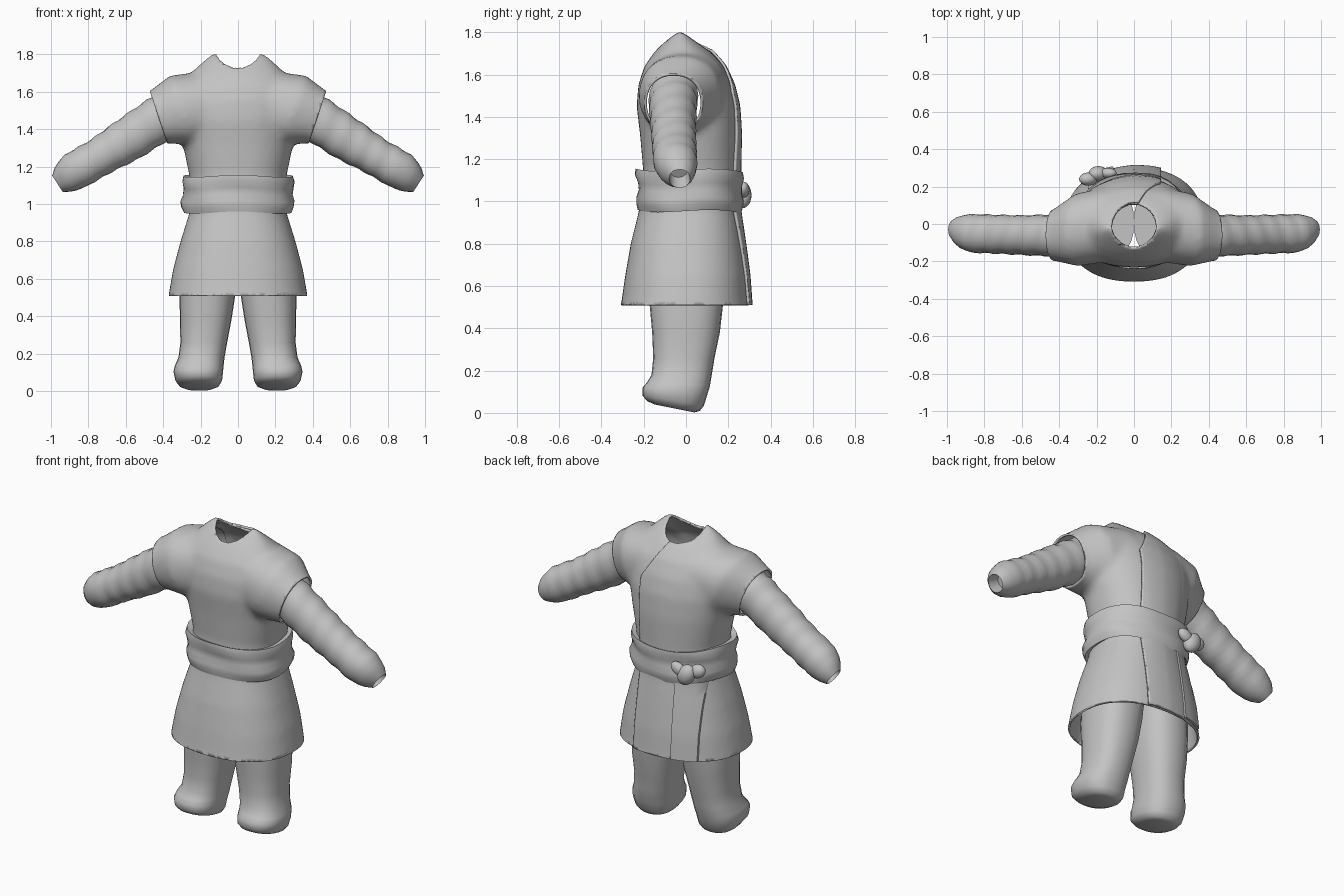
import bpy, bmesh, math
from mathutils import Vector

if "Cube" in bpy.data.objects:
    bpy.data.objects.remove(bpy.data.objects["Cube"])

cloth = bpy.data.materials.new("grey_cloth")
cloth.diffuse_color = (0.55, 0.55, 0.55, 1)
cloth.use_nodes = True
cloth.node_tree.nodes["Principled BSDF"].inputs["Base Color"].default_value = cloth.diffuse_color


def sample(table, t):
    """Linear lookup in rows of (key, values...)."""
    for a, b in zip(table, table[1:]):
        if t <= b[0]:
            f = max(0, (t - a[0]) / (b[0] - a[0]))
            return [p + (q - p) * f for p, q in zip(a[1:], b[1:])]
    return list(table[-1][1:])


def oval(center, u, v, n=24, power=2.0, wave=lambda a: 1.0):
    """Superellipse ring spanned by the half-axis vectors u and v."""
    ring = []
    for i in range(n):
        a = 2 * math.pi * i / n
        c, s = math.cos(a), math.sin(a)
        e = 2 / power
        ring.append(Vector(center) + wave(a) * (Vector(u) * math.copysign(abs(c) ** e, c)
                                                + Vector(v) * math.copysign(abs(s) ** e, s)))
    return ring


def loft(bm, rings, caps=(True, True)):
    rows = [[bm.verts.new(p) for p in r] for r in rings]
    n = len(rows[0])
    for a, b in zip(rows, rows[1:]):
        for i in range(n):
            bm.faces.new((a[i], a[(i + 1) % n], b[(i + 1) % n], b[i]))
    if caps[0]:
        bm.faces.new(rows[0][::-1])
    if caps[1]:
        bm.faces.new(rows[-1])


def finish(name, bm, angle=40, recalc=True):
    if recalc:
        bmesh.ops.recalc_face_normals(bm, faces=bm.faces)
    me = bpy.data.meshes.new(name)
    bm.to_mesh(me)
    bm.free()
    me.materials.clear()
    me.materials.append(cloth)
    ob = bpy.data.objects.new(name, me)
    bpy.context.collection.objects.link(ob)
    bpy.ops.object.select_all(action='DESELECT')
    ob.select_set(True)
    bpy.context.view_layer.objects.active = ob
    bpy.ops.object.shade_smooth_by_angle(angle=math.radians(angle))
    return ob


def cut(bm, co, no, keep):
    """Remove what lies beyond a plane, among faces chosen by keep(center)."""
    faces = [f for f in bm.faces if keep(f.calc_center_median())]
    geom = set(faces)
    for f in faces:
        geom.update(f.verts)
        geom.update(f.edges)
    bmesh.ops.bisect_plane(bm, geom=list(geom), plane_co=co, plane_no=no, clear_outer=True)


# Tunic body: height, half width, front y, back y
BODY = [(.46, .38, -.322, .312), (.51, .372, -.308, .302), (.65, .348, -.288, .292),
        (.8, .308, -.262, .272), (.96, .258, -.222, .248), (1.15, .26, -.203, .248),
        (1.32, .295, -.218, .252), (1.45, .32, -.234, .244), (1.55, .33, -.226, .22),
        (1.64, .30, -.197, .178), (1.70, .25, -.155, .125), (1.75, .20, -.11, .065),
        (1.80, .145, -.055, .0)]


def body_ring(z, grow=0.0):
    hx, yf, yb = sample(BODY, z)
    return oval((0, (yf + yb) / 2, z), (hx + grow, 0, 0), (0, (yb - yf) / 2 + grow, 0), 40, 2.3)


def back_y(x, z):
    hx, yf, yb = sample(BODY, z)
    return (yf + yb) / 2 + (yb - yf) / 2 * (1 - abs(x / hx) ** 2.3) ** (1 / 2.3)


# Body and short sleeves fused into one cloth volume
bm = bmesh.new()
loft(bm, [body_ring(r[0]) for r in BODY])
for s in (1, -1):
    sleeve = [(.12, .0, 1.53, .19, .20), (.30, -.03, 1.50, .197, .195),
              (.425, -.06, 1.465, .147, .137), (.52, -.065, 1.435, .14, .13)]
    loft(bm, [oval((s * x, y, z), (0, d, 0), (s * .32 * h, 0, .95 * h), 28, 2.2)
              for x, y, z, h, d in sleeve])
rough = finish("tunic_volume", bm)
rm = rough.modifiers.new("Fuse", 'REMESH')
rm.mode = 'VOXEL'
rm.voxel_size = 0.02
sm = rough.modifiers.new("Soften", 'SMOOTH')
sm.factor = 0.5
sm.iterations = 5

# Neck cutter
bm = bmesh.new()
loft(bm, [oval((0, -.01, z), (.12, 0, 0), (0, .12, 0), 20) for z in (1.6, 2.0)])
cutter = finish("neck_cutter", bm)
cutter.hide_render = True
bo = rough.modifiers.new("Neck", 'BOOLEAN')
bo.operation = 'DIFFERENCE'
bo.solver = 'EXACT'
bo.object = cutter
bpy.context.view_layer.update()
deps = bpy.context.evaluated_depsgraph_get()
shell = bpy.data.meshes.new_from_object(rough.evaluated_get(deps))
bpy.data.objects.remove(rough)
bpy.data.objects.remove(cutter)

# Open the neck, hem and sleeves
bm = bmesh.new()
bm.from_mesh(shell)
inside = [f for f in bm.faces if f.calc_center_median().z > 1.55
          and math.hypot(f.calc_center_median().x, f.calc_center_median().y + .01) < .1205]
bmesh.ops.delete(bm, geom=inside, context='FACES')
cut(bm, (0, 0, .51), (0, 0, -1), lambda c: c.z < .7)
for s in (1, -1):
    cut(bm, (s * .425, 0, 1.465), (s * .95, 0, -.32), lambda c: c.z > 1.25 and s * c.x > .2)
flap = bm.copy()
tunic = finish("tunic", bm, 50, recalc=False)
so = tunic.modifiers.new("Thickness", 'SOLIDIFY')
so.thickness = 0.012
so.offset = -1

# Overlapping back flap, raised at its seam and fading into the tunic
cut(flap, (0, .03, 0), (0, -1, 0), lambda c: True)
cut(flap, (.14, 0, 0), (1, 0, 0), lambda c: True)
cut(flap, (.14, 0, 1.52), (.22, 0, .13), lambda c: c.z > 1.45)
cut(flap, (-.2, 0, 0), (-1, 0, 0), lambda c: True)
flap.normal_update()
for v in flap.verts:
    fade = min(1, max(0, (v.co.x + .2) / .2)) * min(1, max(0, (v.co.y - .03) / .06))
    v.co += v.normal * (.018 * fade - .004)
flap_ob = finish("back_flap", flap, 50, recalc=False)
so = flap_ob.modifiers.new("Thickness", 'SOLIDIFY')
so.thickness = 0.012
so.offset = -1

# Sash: a creased band around the waist
bm = bmesh.new()
band = [(.975, .0, .0), (.955, .03, .012), (.985, .043, .02), (1.015, .047, .022),
        (1.05, .034, .012), (1.085, .036, .014), (1.12, .042, .026), (1.15, .034, .022),
        (1.14, .0, .0)]
rings = []
for z, gx, gy in band:
    ring = oval((0, .018, z), (.258 + gx, 0, 0), (0, .232 + gy, 0), 40, 2.2,
                lambda a: 1 + .012 * math.sin(5 * a + 30 * z))
    for p in ring:
        p.z += -.04 * max(0, p.y - .1) + .006 * math.sin(3 * math.atan2(p.y, p.x))
    rings.append(ring)
loft(bm, rings, (False, False))
finish("sash", bm, 50)

# Knot: folded lumps
bm = bmesh.new()
for x, y, z, sx, sy, sz, tilt in ((-.19, .268, 1.03, .05, .042, .065, .5),
                                  (-.245, .24, 1.055, .05, .035, .04, -.4),
                                  (-.14, .272, 1.055, .05, .028, .035, .5)):
    made = bmesh.ops.create_icosphere(bm, subdivisions=3, radius=1)
    for v in made["verts"]:
        px, pz = v.co.x * sx, v.co.z * sz
        v.co = Vector((x + px * math.cos(tilt) - pz * math.sin(tilt), y + v.co.y * sy,
                       z + px * math.sin(tilt) + pz * math.cos(tilt)))
finish("sash_knot", bm, 60)

# Hanging end of the sash
bm = bmesh.new()
rings = []
for i in range(12):
    z = 1.02 - i * .505 / 11
    xs = [-.24 + .14 * k / 4 - .012 * i / 11 for k in range(5)]
    out = [Vector((x, back_y(x, z) + .016, z)) for x in xs]
    rings.append(out + [p - Vector((0, .014, 0)) for p in reversed(out)])
loft(bm, rings)
finish("sash_tail", bm, 40)

# Arms: key, x, y, z, radius along depth, radius across
ARM = [(0, .34, -.06, 1.50, .115, .125), (.15, .42, -.062, 1.455, .113, .122),
       (.4, .59, -.06, 1.343, .106, .117), (.62, .73, -.055, 1.258, .104, .103),
       (.85, .87, -.05, 1.178, .103, .103), (.95, .93, -.04, 1.137, .084, .084),
       (1, .965, -.03, 1.108, .05, .052)]
for s, side in ((1, "right"), (-1, "left")):
    bm = bmesh.new()
    rings = []
    for i in range(27):
        t = i / 26
        x, y, z, d, h = sample(ARM, t)
        rings.append(oval((s * x, y, z), (0, d, 0), (s * .55 * h, 0, .835 * h), 20, 2.1,
                          lambda a: 1 + .03 * math.sin(44 * t + 2 * math.sin(a + 1))
                          * min(1, 4 * (1 - t))))
    # recessed wrist opening
    rings.append(oval((s * .90, -.035, 1.15), (0, .042, 0), (s * .024, 0, .036), 20))
    loft(bm, rings)
    finish(side + "_arm", bm, 50)

# Legs: height, inner x, outer x, front y, back y, slope of the section
LEG = [(0, .13, .285, -.15, .04, .20), (.012, .10, .315, -.185, .065, .19),
       (.04, .085, .335, -.205, .085, .16), (.09, .08, .345, -.205, .10, .12),
       (.13, .077, .338, -.185, .113, .06), (.18, .072, .318, -.163, .122, .0),
       (.26, .058, .308, -.155, .135, .0), (.38, .035, .311, -.16, .16, .0),
       (.51, .015, .312, -.172, .175, .0), (.68, .003, .30, -.18, .19, .0),
       (.85, .0, .25, -.17, .19, .0)]
for s, side in ((1, "right"), (-1, "left")):
    bm = bmesh.new()
    rings = []
    for z, xi, xo, yf, yb, slope in LEG:
        ring = oval((s * (xi + xo) / 2, (yf + yb) / 2, z), ((xo - xi) / 2, 0, 0),
                    (0, (yb - yf) / 2, 0), 24, 2.4)
        for p in ring:
            p.z += slope * (.05 - p.y) if slope else 0
        rings.append(ring)
    loft(bm, rings)
    finish(side + "_leg", bm, 50)
